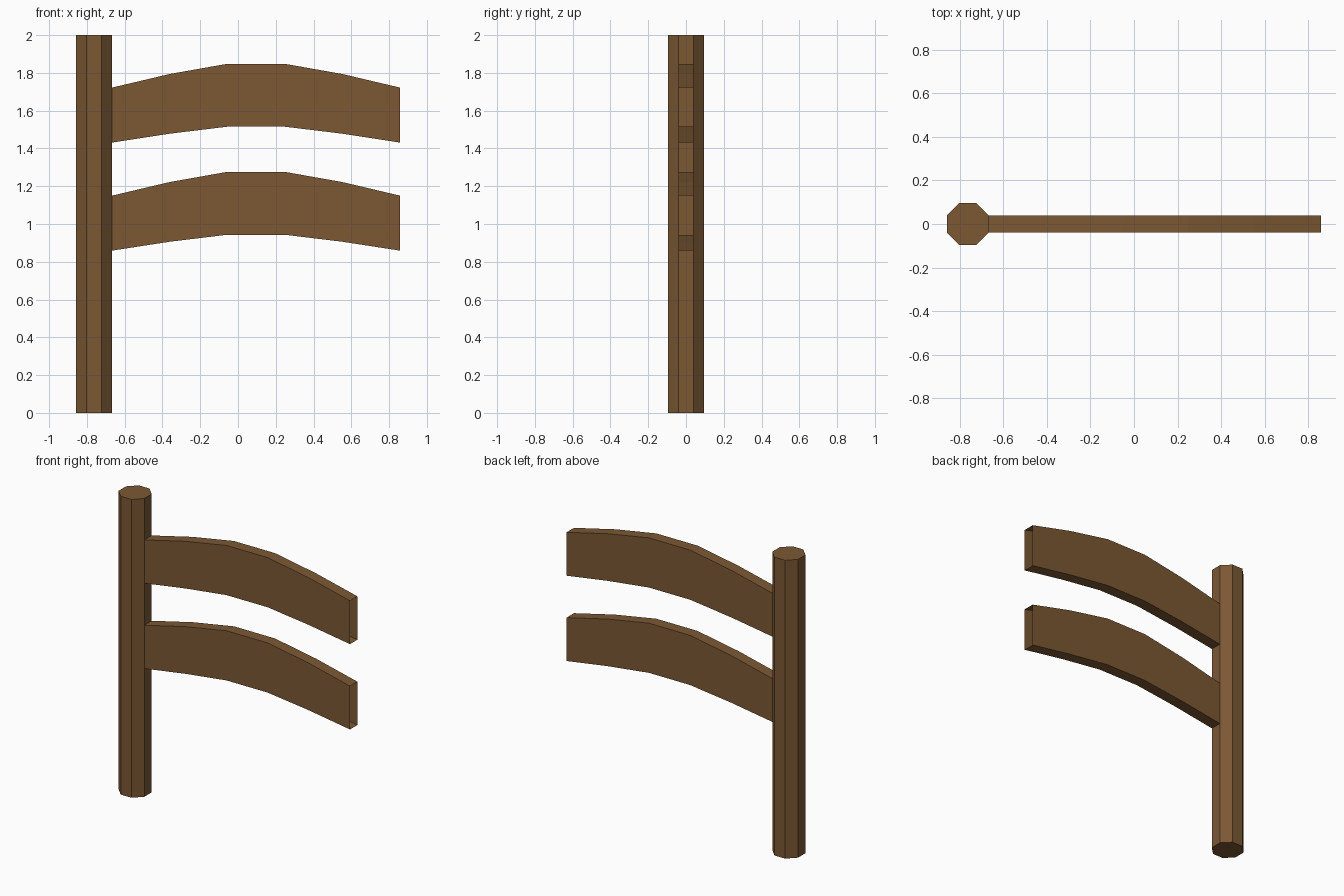
import bpy, bmesh, math
from mathutils import Matrix

if "Cube" in bpy.data.objects:
    bpy.data.objects.remove(bpy.data.objects["Cube"])

wood = bpy.data.materials.new("brown_wood")
wood.diffuse_color = (0.20, 0.098, 0.034, 1)
wood.use_nodes = True
wood.node_tree.nodes["Principled BSDF"].inputs["Base Color"].default_value = wood.diffuse_color

POST_X, APOTHEM = -0.763, 0.0955


def add_object(name, bm):
    bmesh.ops.recalc_face_normals(bm, faces=bm.faces)
    mesh = bpy.data.meshes.new(name)
    bm.to_mesh(mesh)
    bm.free()
    mesh.materials.append(wood)
    obj = bpy.data.objects.new(name, mesh)
    bpy.context.collection.objects.link(obj)
    return obj


# Octagonal post, flat sides facing the axes
bm = bmesh.new()
radius = APOTHEM / math.cos(math.pi / 8)
bmesh.ops.create_cone(
    bm, cap_ends=True, segments=8, radius1=radius, radius2=radius, depth=2,
    matrix=Matrix.Translation((POST_X, 0, 1)) @ Matrix.Rotation(math.pi / 8, 4, 'Z'))
add_object("post", bm)


# Arched rail: rectangular sections swept along x, ends left open as in the model
def arched_rail(name, lift):
    x0, x1 = POST_X + APOTHEM, 0.858
    heights = [(1.431, 1.722), (1.478, 1.794), (1.515, 1.848)]
    heights += heights[::-1]
    bm = bmesh.new()
    rings = []
    for i, (low, high) in enumerate(heights):
        x = x0 + (x1 - x0) * i / 5
        rings.append([bm.verts.new((x, y, z + lift)) for y, z in
                      ((-0.039, low), (0.039, low), (0.039, high), (-0.039, high))])
    for a, b in zip(rings, rings[1:]):
        for k in range(4):
            n = (k + 1) % 4
            bm.faces.new((a[k], a[n], b[n], b[k]))
    return add_object(name, bm)


arched_rail("upper_rail", 0)
arched_rail("lower_rail", -0.572)
